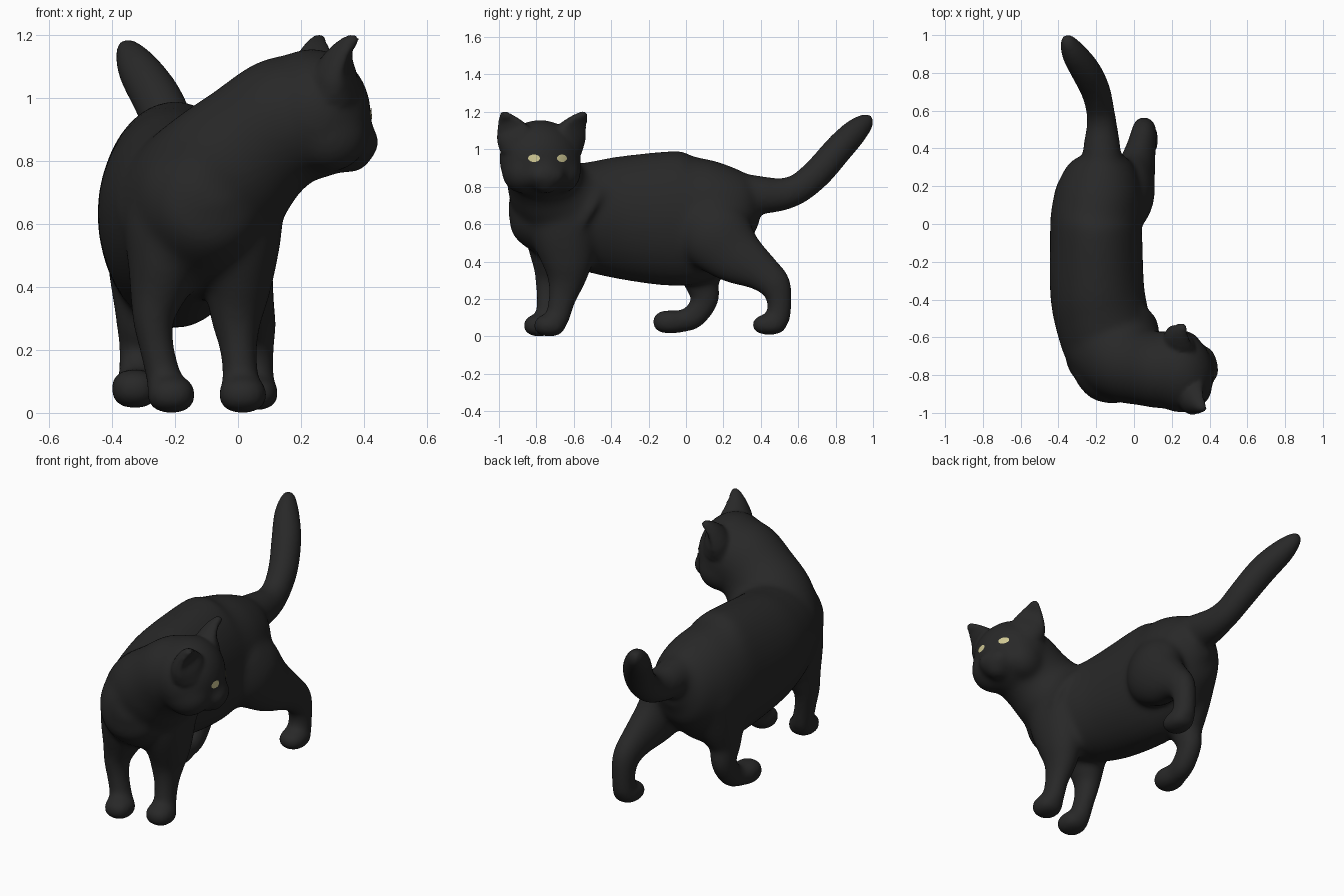
import bpy, bmesh, math
from mathutils import Vector, Matrix
from mathutils.bvhtree import BVHTree

if "Cube" in bpy.data.objects:
    bpy.data.objects.remove(bpy.data.objects["Cube"])


def material(name, rgb):
    m = bpy.data.materials.new(name)
    m.diffuse_color = (*rgb, 1)
    m.use_nodes = True
    m.node_tree.nodes["Principled BSDF"].inputs["Base Color"].default_value = m.diffuse_color
    return m


fur = material("black fur", (0.021, 0.021, 0.021))
gold = material("pale yellow eye", (0.62, 0.57, 0.29))


def skin(bm, rings):
    """Join rings of points into a closed tube."""
    loops = [[bm.verts.new(p) for p in r] for r in rings]
    n = len(loops[0])
    for a, b in zip(loops, loops[1:]):
        for i in range(n):
            j = (i + 1) % n
            bm.faces.new((a[i], a[j], b[j], b[i]))
    bm.faces.new(loops[0][::-1])
    bm.faces.new(loops[-1])


def tube(bm, keys, steps=6, n=32):
    """Smooth tube through keys (x, y, z, side radius, other radius)."""
    k = [keys[0]] + keys + [keys[-1]]
    pts = []
    for s in range(1, len(k) - 2):
        for q in range(steps):
            t = q / steps
            pts.append([0.5 * (2 * b + (c - a) * t + (2 * a - 5 * b + 4 * c - d) * t * t
                               + (3 * b - a - 3 * c + d) * t ** 3)
                        for a, b, c, d in zip(k[s - 1], k[s], k[s + 1], k[s + 2])])
    pts.append(list(keys[-1]))
    rings = []
    for i, p in enumerate(pts):
        tan = (Vector(pts[min(i + 1, len(pts) - 1)][:3]) - Vector(pts[max(i - 1, 0)][:3])).normalized()
        side = Vector((1, 0, 0))
        side = (side - tan * side.dot(tan)).normalized()
        up = tan.cross(side)
        rings.append([Vector(p[:3]) + side * p[3] * math.cos(a) + up * p[4] * math.sin(a)
                      for a in (2 * math.pi * j / n for j in range(n))])
    skin(bm, rings)


def blob(bm, centre, radii, frame=Matrix.Identity(4), power=1.0):
    """Ellipsoid; a power under 1 makes it boxier."""
    m = frame @ Matrix.Translation(centre) @ Matrix.Diagonal((*radii, 1))
    for v in bmesh.ops.create_uvsphere(bm, u_segments=32, v_segments=20, radius=1)["verts"]:
        v.co = m @ Vector([math.copysign(abs(c) ** power, c) for c in v.co])


def fuse(bm, name, smooth):
    """Merge overlapping volumes into one smooth skin."""
    bmesh.ops.recalc_face_normals(bm, faces=bm.faces)
    me = bpy.data.meshes.new(name)
    bm.to_mesh(me)
    bm.free()
    ob = bpy.data.objects.new(name, me)
    bpy.context.collection.objects.link(ob)
    r = ob.modifiers.new("fuse", 'REMESH')
    r.mode, r.voxel_size = 'VOXEL', 0.011
    s = ob.modifiers.new("soften", 'SMOOTH')
    s.factor, s.iterations = 0.5, smooth
    bpy.ops.object.select_all(action='DESELECT')
    ob.select_set(True)
    bpy.context.view_layer.objects.active = ob
    bpy.ops.object.convert(target='MESH')
    return ob


# head frame: local x is the facing direction, local y is across the face
head = Matrix.Translation((0.235, -0.78, 0.95)) @ Matrix.Rotation(math.radians(14), 4, 'Z')
bm = bmesh.new()

# torso, from rump to chest
tube(bm, [(-.17, .39, .70, .07, .10), (-.17, .32, .695, .165, .195), (-.18, .20, .67, .22, .28),
          (-.20, .05, .635, .24, .35), (-.20, -.10, .63, .245, .36), (-.195, -.35, .635, .25, .33),
          (-.17, -.50, .64, .25, .30), (-.13, -.65, .655, .24, .265), (-.10, -.80, .69, .205, .22),
          (-.08, -.89, .72, .14, .15), (-.07, -.935, .73, .06, .07)])
# neck
tube(bm, [(-.13, -.58, .64, .27, .27), (-.10, -.66, .70, .25, .25), (-.025, -.73, .78, .235, .22),
          (.06, -.76, .86, .212, .202), (.16, -.775, .935, .205, .203), (.23, -.78, .95, .18, .18)])
# skull, muzzle, cheeks and chin
blob(bm, (0, 0, 0), (.187, .222, .208), head)
blob(bm, (.12, 0, -.09), (.095, .11, .085), head)
blob(bm, (.14, 0, -.06), (.065, .05, .065), head)
for s in (-1, 1):
    blob(bm, (.145, .04 * s, -.09), (.067, .062, .058), head)
    blob(bm, (.03, .11 * s, -.07), (.125, .105, .115), head)
blob(bm, (.12, 0, -.14), (.07, .065, .05), head)
# tail
tube(bm, [(-.17, .25, .77, .11, .11), (-.17, .42, .755, .098, .10), (-.17, .52, .76, .082, .088),
          (-.18, .61, .795, .076, .082), (-.205, .71, .88, .08, .082), (-.255, .81, .995, .082, .08),
          (-.315, .90, 1.09, .07, .072), (-.35, .965, 1.15, .045, .05), (-.362, .995, 1.178, .025, .025)])
# front legs
tube(bm, [(-.20, -.66, .70, .14, .16), (-.215, -.69, .59, .15, .17), (-.235, -.705, .47, .12, .145),
          (-.255, -.715, .38, .092, .11), (-.27, -.727, .30, .068, .082), (-.257, -.735, .20, .056, .067),
          (-.225, -.745, .07, .06, .062)])
tube(bm, [(-.01, -.66, .68, .16, .19), (0, -.65, .55, .138, .18), (0, -.635, .40, .107, .14),
          (-.005, -.64, .30, .083, .104), (.002, -.662, .20, .06, .076), (.01, -.69, .08, .06, .064)])
# hind legs, one stretched back and one stepping forward
tube(bm, [(-.07, .08, .64, .13, .18), (-.03, .16, .54, .14, .20), (.005, .265, .435, .108, .16),
          (.037, .40, .345, .08, .107), (.052, .475, .275, .07, .088), (.053, .50, .18, .062, .067),
          (.053, .49, .08, .064, .068)])
tube(bm, [(-.26, .12, .60, .17, .20), (-.29, .095, .42, .122, .15), (-.31, .085, .29, .08, .10),
          (-.315, .105, .20, .064, .073), (-.32, .04, .105, .064, .068), (-.33, -.04, .075, .062, .058)])
# paws
for c, r in (((-.212, -.785, .058), (.079, .086, .06)), ((.015, -.73, .058), (.079, .086, .06)),
             ((.055, .445, .062), (.077, .094, .055)), ((-.328, -.085, .077), (.077, .095, .064))):
    blob(bm, c, r, power=.82)
base = fuse(bm, "cat_base", 36)

# ears: hollow crescent sections tapering to a tip
bm = bmesh.new()
bm.from_mesh(base.data)
bpy.data.objects.remove(base)
for s in (-1, 1):
    foot, tip = Vector((.045, .135 * s, .08)), Vector((.083, .226 * s, .243))
    axis = (tip - foot).normalized()
    front = Vector((.85, .45 * s, 0))
    front = (front - axis * front.dot(axis)).normalized()
    wide = axis.cross(front)
    rings = []
    for t, w, d, hollow in ((0, .105, .09, .9), (.3, .097, .085, .55), (.5, .08, .075, .2),
                            (.72, .056, .058, .1), (.9, .033, .038, .4), (1.03, .015, .016, 1)):
        ring = []
        for j in range(28):
            a = 2 * math.pi * j / 28
            v = d * math.sin(a) * (hollow if math.sin(a) > 0 else 1)
            ring.append(head @ (foot.lerp(tip, t) + wide * w * math.cos(a) + front * v))
        rings.append(ring)
    skin(bm, rings)
cat = fuse(bm, "cat_body", 6)
for v in cat.data.vertices:      # flat soles
    v.co.z = max(v.co.z, 0.0)
cat.data.materials.clear()
cat.data.materials.append(fur)
bpy.ops.object.shade_smooth()

# eyes: thin almond plates laid on the face
bm = bmesh.new()
bm.from_mesh(cat.data)
tree = BVHTree.FromBMesh(bm)
bm.free()
ahead = head.to_3x3() @ Vector((1, 0, 0))


def on_face(y, z):
    hit = tree.ray_cast(head @ Vector((.6, y, z)), -ahead)[0]
    return hit + ahead * 0.004


for s, name in ((-1, "right_eye"), (1, "left_eye")):
    bm = bmesh.new()
    loops = [[bm.verts.new(on_face(s * .077 + .03 * f * math.cos(a), .002 + .02 * f * math.sin(a)))
              for a in (math.pi * j / 10 for j in range(20))] for f in (.35, .7, 1)]
    bm.faces.new(loops[0])
    for a, b in zip(loops, loops[1:]):
        for i in range(20):
            j = (i + 1) % 20
            bm.faces.new((a[i], b[i], b[j], a[j]))
    for f in bm.faces:
        f.normal_update()
        if f.normal.dot(ahead) < 0:
            f.normal_flip()
        f.smooth = True
    me = bpy.data.meshes.new(name)
    bm.to_mesh(me)
    bm.free()
    me.materials.append(gold)
    bpy.context.collection.objects.link(bpy.data.objects.new(name, me))
